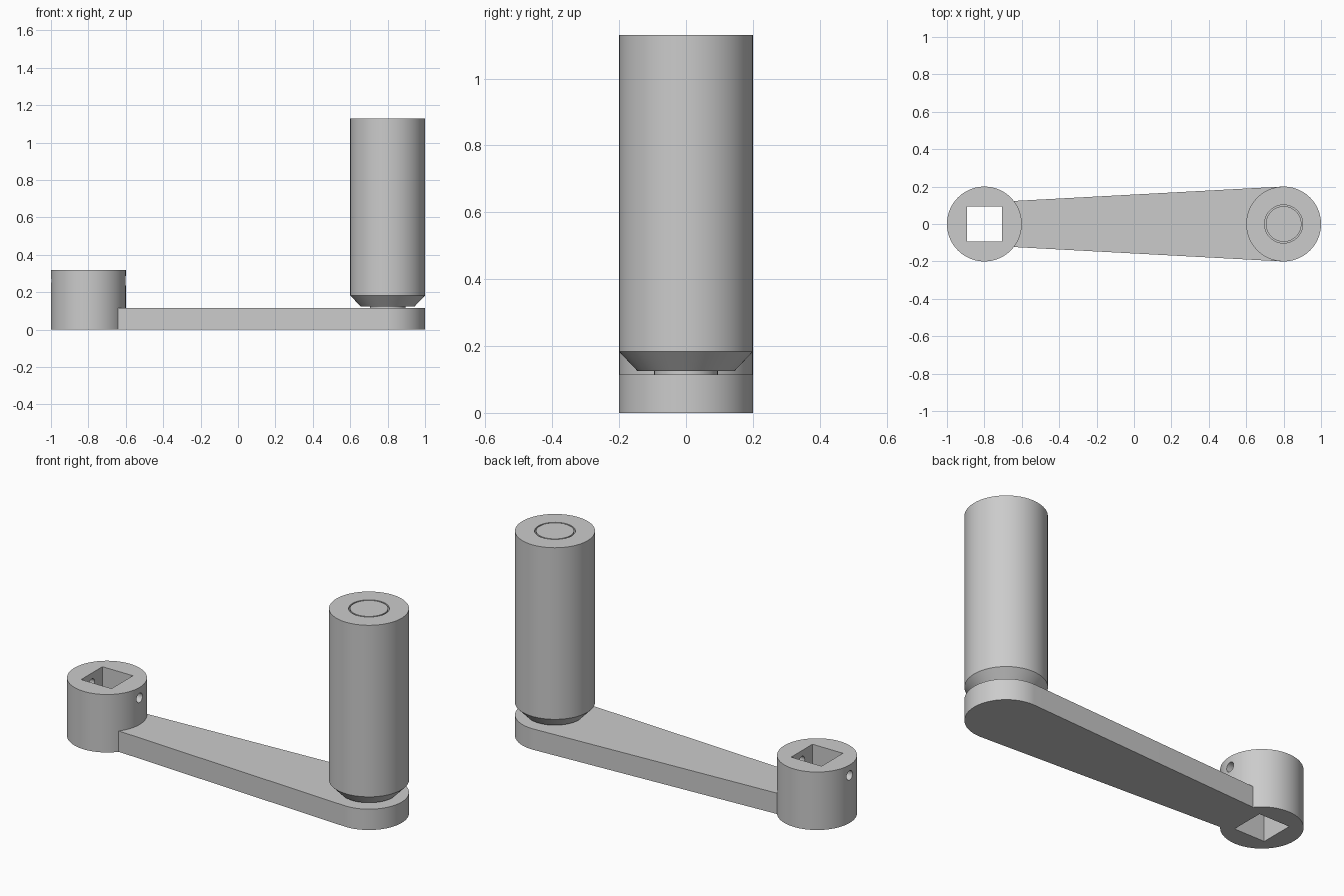
import bpy, bmesh
from math import radians, cos, sin, pi
from mathutils import Matrix, Vector

cube = bpy.data.objects.get("Cube")
if cube:
    bpy.data.objects.remove(cube, do_unlink=True)

HUB_X, GRIP_X, RADIUS, SEGMENTS = -0.8, 0.8, 0.2, 96

metal = bpy.data.materials.new("grey metal")
metal.use_nodes = True
GREY = (0.6, 0.6, 0.6, 1)
metal.diffuse_color = GREY
metal.node_tree.nodes["Principled BSDF"].inputs["Base Color"].default_value = GREY


def make_object(name, bm, location=(0, 0, 0)):
    bmesh.ops.recalc_face_normals(bm, faces=bm.faces)
    mesh = bpy.data.meshes.new(name)
    bm.to_mesh(mesh)
    bm.free()
    mesh.materials.append(metal)
    obj = bpy.data.objects.new(name, mesh)
    obj.location = location
    bpy.context.collection.objects.link(obj)
    return obj


def smooth(obj):
    bpy.ops.object.select_all(action='DESELECT')
    obj.select_set(True)
    bpy.context.view_layer.objects.active = obj
    bpy.ops.object.shade_smooth_by_angle(angle=radians(30))


def lathe(name, profile, x, closed=False):
    """Turn a (radius, z) profile around a vertical axis at x."""
    bm = bmesh.new()
    verts = [bm.verts.new((r, 0, z)) for r, z in profile]
    pairs = list(zip(verts, verts[1:]))
    if closed:
        pairs.append((verts[-1], verts[0]))
    edges = [bm.edges.new(p) for p in pairs]
    bmesh.ops.spin(bm, geom=verts + edges, cent=(0, 0, 0), axis=(0, 0, 1),
                   angle=2 * pi, steps=SEGMENTS, use_duplicate=False)
    bmesh.ops.remove_doubles(bm, verts=bm.verts, dist=0.0001)
    return make_object(name, bm, (x, 0, 0))


def arc(cx, start, end, steps):
    angles = [radians(start + (end - start) * i / steps) for i in range(steps + 1)]
    return [Vector((cx + RADIUS * cos(a), RADIUS * sin(a), 0)) for a in angles]


def cut(target, cutter):
    mod = target.modifiers.new("cut", 'BOOLEAN')
    mod.operation = 'DIFFERENCE'
    mod.solver = 'EXACT'
    mod.object = cutter
    cutter.hide_render = True
    bpy.context.view_layer.objects.active = target
    bpy.ops.object.modifier_apply(modifier=mod.name)
    bpy.data.objects.remove(cutter, do_unlink=True)


# Tapered arm: rounded under the grip, hollowed to fit round the hub
bm = bmesh.new()
outline = arc(GRIP_X, -93, 93, 48) + arc(HUB_X, 38, -38, 20)
base = bm.faces.new([bm.verts.new(p) for p in outline])
top = bmesh.ops.extrude_face_region(bm, geom=[base], use_keep_orig=True)
bmesh.ops.translate(bm, vec=(0, 0, 0.115),
                    verts=[v for v in top["geom"] if isinstance(v, bmesh.types.BMVert)])
arm = make_object("arm", bm)

# Hub with a square socket and a set screw hole through both sides
hub = lathe("hub", [(0, 0), (RADIUS, 0), (RADIUS, 0.32), (0, 0.32)], HUB_X)
bm = bmesh.new()
bmesh.ops.create_cube(bm, size=1, matrix=Matrix.Diagonal((0.186, 0.186, 1, 1)))
cut(hub, make_object("socket_cutter", bm, (HUB_X, 0, 0.15)))
bm = bmesh.new()
bmesh.ops.create_cone(bm, cap_ends=True, segments=32, radius1=0.026, radius2=0.026,
                      depth=0.6, matrix=Matrix.Rotation(pi / 2, 4, 'Y'))
cut(hub, make_object("screw_hole_cutter", bm, (HUB_X, 0, 0.262)))

# Hollow grip with a chamfered lower end
grip = lathe("grip", [(0.102, 0.125), (0.145, 0.125), (RADIUS, 0.183),
                      (RADIUS, 1.13), (0.102, 1.13)], GRIP_X, closed=True)

# Pin the grip turns on
pin = lathe("grip_pin", [(0, 0.115), (0.095, 0.115), (0.095, 1.13), (0, 1.13)], GRIP_X)

for part in (arm, hub, grip, pin):
    smooth(part)
